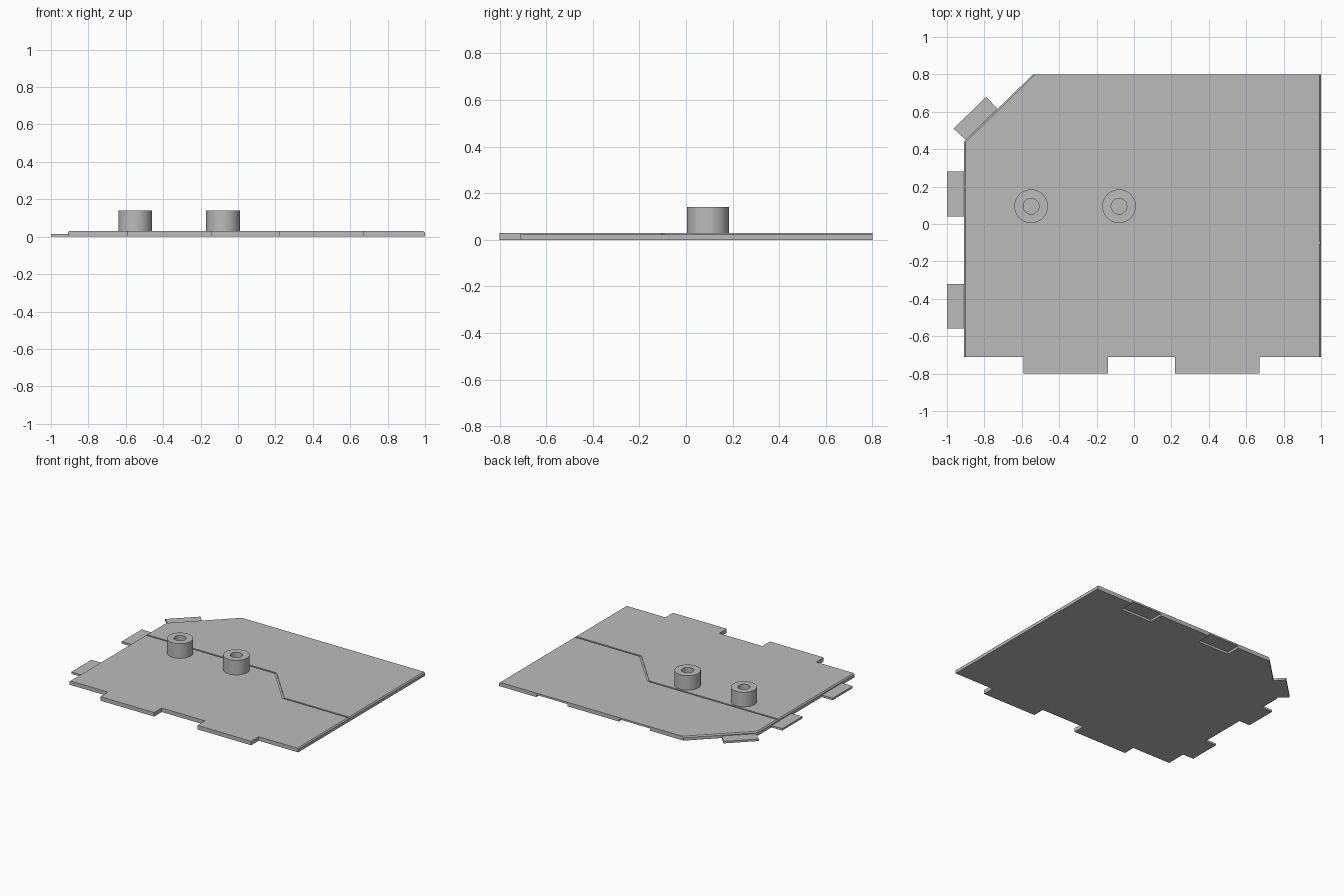
import bpy, bmesh, math
from mathutils import Vector

if "Cube" in bpy.data.objects:
    bpy.data.objects.remove(bpy.data.objects["Cube"])

grey = bpy.data.materials.new("plain grey")
grey.use_nodes = True
COLOUR = (0.5, 0.5, 0.5, 1)
grey.diffuse_color = COLOUR
grey.node_tree.nodes["Principled BSDF"].inputs["Base Color"].default_value = COLOUR

TOP = 0.03        # plate thickness
TAB = 0.015       # thickness of the locating tabs


def finish(bm, name):
    bmesh.ops.recalc_face_normals(bm, faces=bm.faces)
    mesh = bpy.data.meshes.new(name)
    bm.to_mesh(mesh)
    bm.free()
    mesh.materials.append(grey)
    obj = bpy.data.objects.new(name, mesh)
    bpy.context.collection.objects.link(obj)
    return obj


def slab(outline, z0, z1):
    """Extrude a flat outline between two heights."""
    bm = bmesh.new()
    face = bm.faces.new([bm.verts.new((x, y, z0)) for x, y in outline])
    up = bmesh.ops.extrude_face_region(bm, geom=[face])["geom"]
    bmesh.ops.translate(bm, vec=(0, 0, z1 - z0),
                        verts=[v for v in up if isinstance(v, bmesh.types.BMVert)])
    return bm


def rect(x0, x1, y0, y1):
    return [(x0, y0), (x1, y0), (x1, y1), (x0, y1)]


def cut(target, cutter):
    mod = target.modifiers.new("cut", "BOOLEAN")
    mod.operation, mod.solver, mod.object = "DIFFERENCE", "EXACT", cutter
    bpy.context.view_layer.objects.active = target
    bpy.ops.object.modifier_apply(modifier=mod.name)
    bpy.data.objects.remove(cutter)


# Base plate, with two wide tabs along the front edge
outline = [(-0.91, -0.71)]
for x0, x1 in ((-0.59, -0.14), (0.22, 0.67)):
    outline += [(x0, -0.71), (x0, -0.8), (x1, -0.8), (x1, -0.71)]
outline += [(1, -0.71), (1, 0.8), (-0.54, 0.8), (-0.91, 0.44)]
bm = slab(outline, 0, TOP)
bm.normal_update()


def is_chamfered(edge):
    a, b = (v.co for v in edge.verts)
    if min(a.z, b.z) < TOP - 0.001:
        return False
    d = b - a
    mid_x = (a.x + b.x) / 2
    return abs(d.y) > 0.2 and (mid_x < -0.7 or mid_x > 0.9)


# Small chamfer on the top of both sides and the cut corner
bmesh.ops.bevel(bm, geom=[e for e in bm.edges if is_chamfered(e)],
                offset=0.008, segments=1, affect="EDGES")
plate = finish(bm, "base_plate")

# Thin stepped groove across the top
path = [Vector(p) for p in ((-1.1, 0.2), (0.175, 0.2), (0.45, -0.1), (1.1, -0.1))]
half = Vector((0.003, 0.006))
groove = [p + half for p in path] + [p - half for p in reversed(path)]
cut(plate, finish(slab(groove, TOP - 0.006, TOP + 0.02), "groove_cutter"))

# Slots under the back edge
for x0, x1 in ((0.43, 0.69), (-0.26, 0.0)):
    cut(plate, finish(slab(rect(x0, x1, 0.69, 0.9), -0.02, TAB + 0.002), "slot_cutter"))

# Thin tabs on the right side and on the cut corner
for i, y0 in enumerate((-0.56, 0.04)):
    finish(slab(rect(-1, -0.91, y0, y0 + 0.24), 0, TAB), f"side_tab_{i + 1}")
corner = [(-0.9, 0.45), (-0.73, 0.615), (-0.79, 0.68), (-0.965, 0.51)]
finish(slab(corner, 0, TAB), "corner_tab")

# Hollow posts, turned from a profile
for i, x in enumerate((-0.55, -0.08)):
    bm = bmesh.new()
    pts = [bm.verts.new((r, 0, z)) for r, z in
           ((0.042, TOP), (0.042, 0.14), (0.09, 0.14), (0.09, TOP))]
    edges = [bm.edges.new(pair) for pair in zip(pts, pts[1:])]
    bmesh.ops.spin(bm, geom=pts + edges, cent=(0, 0, 0), axis=(0, 0, 1),
                   angle=math.tau, steps=48, use_merge=True)
    bmesh.ops.remove_doubles(bm, verts=bm.verts, dist=0.0001)
    post = finish(bm, f"post_{i + 1}")
    post.location = (x, 0.095, 0)
    bpy.ops.object.select_all(action="DESELECT")
    post.select_set(True)
    bpy.context.view_layer.objects.active = post
    bpy.ops.object.shade_smooth_by_angle(angle=math.radians(35))
